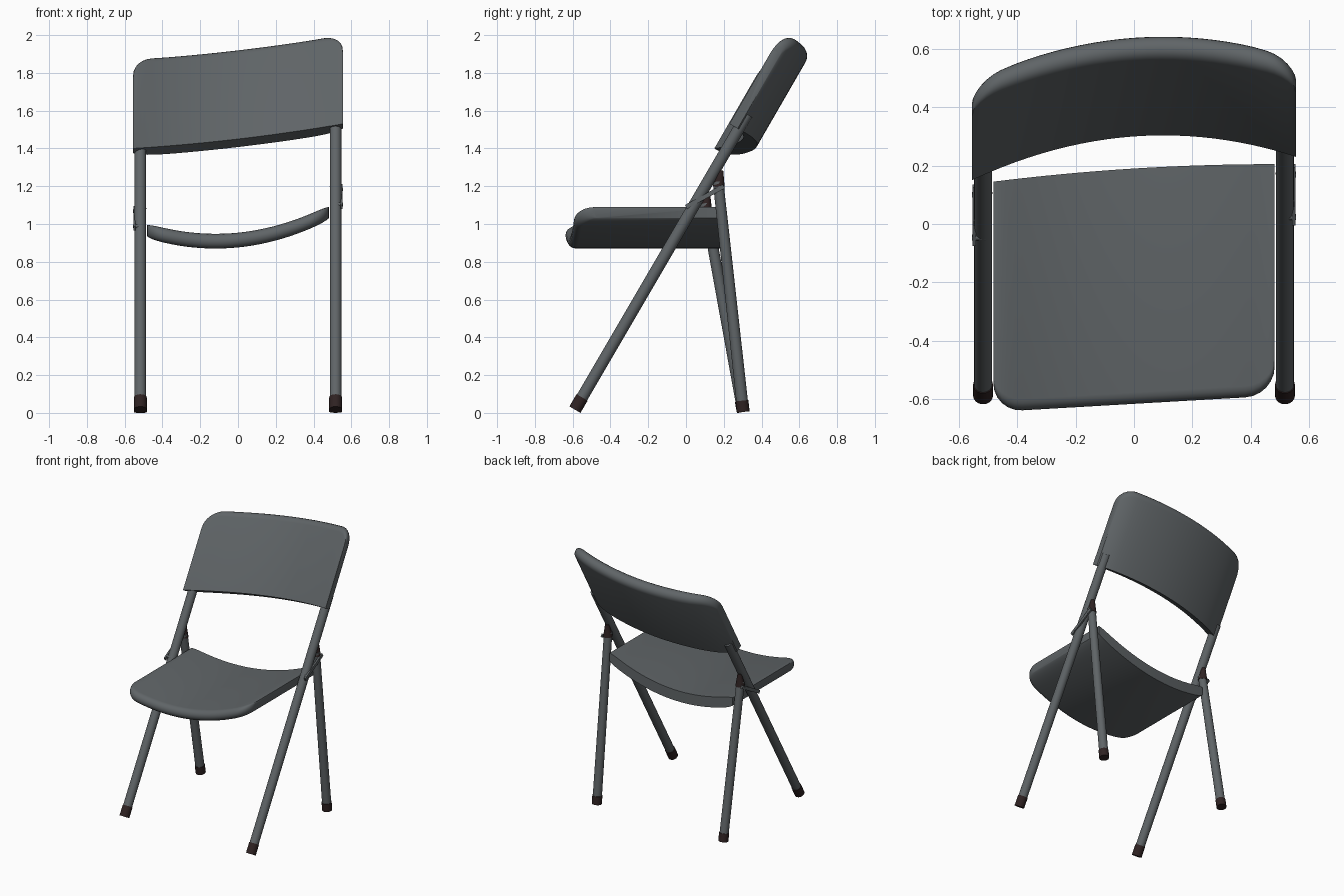
import bpy, bmesh, math
from mathutils import Vector

if "Cube" in bpy.data.objects:
    bpy.data.objects.remove(bpy.data.objects["Cube"])


def material(name, rgb):
    m = bpy.data.materials.new(name)
    m.diffuse_color = (*rgb, 1)
    m.use_nodes = True
    m.node_tree.nodes["Principled BSDF"].inputs["Base Color"].default_value = m.diffuse_color
    return m


GREY = material("slate grey", (0.115, 0.128, 0.135))
DARK = material("dark brown rubber", (0.028, 0.016, 0.016))


def add_object(name, bm, mat, angle=40):
    bmesh.ops.recalc_face_normals(bm, faces=bm.faces)
    me = bpy.data.meshes.new(name)
    bm.to_mesh(me)
    bm.free()
    me.materials.append(mat)
    ob = bpy.data.objects.new(name, me)
    bpy.context.collection.objects.link(ob)
    bpy.ops.object.select_all(action='DESELECT')
    ob.select_set(True)
    bpy.context.view_layer.objects.active = ob
    bpy.ops.object.shade_smooth_by_angle(angle=math.radians(angle))
    return ob


def loft(name, loops, mat):
    bm = bmesh.new()
    rings = [[bm.verts.new(p) for p in loop] for loop in loops]
    n = len(rings[0])
    for a, b in zip(rings, rings[1:]):
        for i in range(n):
            bm.faces.new((a[i], a[(i + 1) % n], b[(i + 1) % n], b[i]))
    bm.faces.new(rings[0])
    bm.faces.new(rings[-1])
    return add_object(name, bm, mat)


def tube(name, a, b, r1, r2, mat, sides=20):
    a, b = Vector(a), Vector(b)
    d = b - a
    bm = bmesh.new()
    bmesh.ops.create_cone(bm, cap_ends=True, segments=sides, radius1=r1, radius2=r2, depth=d.length)
    bm.transform(d.to_track_quat('Z', 'Y').to_matrix().to_4x4())
    bmesh.ops.translate(bm, verts=bm.verts, vec=(a + b) / 2)
    return add_object(name, bm, mat)


def stations(half, r):
    """x positions, denser near the rounded ends"""
    ends = [half - r * (1 - math.cos(math.radians(t))) for t in range(0, 90, 15)]
    mid = [(half - r) * i / 10 for i in range(-10, 11)]
    return sorted([-e for e in ends] + mid + ends)


def corner_cut(x, half, r):
    d = half - abs(x)
    return 0 if d >= r else r - math.sqrt(max(0, r * r - (r - d) ** 2))


def section(length, t):
    """flat at 0, half-round at the far end; returns (along, depth) pairs"""
    h = t / 2
    arc = [(length - h + h * math.sin(a), h - h * math.cos(a))
           for a in (math.pi * i / 8 for i in range(9))]
    return [(0, 0)] + arc + [(0, t)]


# Backrest: bowed plate leaning back 30 degrees, skewed upward to the right
H = 0.555
loops = []
for x in stations(H, 0.1):
    s = x / H
    f = 1 - s * s
    y, z = 0.19 + 0.04 * s + 0.11 * f, 1.465 + 0.065 * s - 0.015 * f
    t = 0.085 - 0.035 * abs(s) ** 10
    pts = section(0.56 - corner_cut(x, H, 0.1), t)
    loops.append([(x, y + 0.5 * v + 0.866 * w, z + 0.866 * v - 0.5 * w) for v, w in pts])
loft("backrest", loops, GREY)

# Seat: sagging plate with rounded front edge and corners, right side higher
H = 0.482
loops = []
for x in stations(H, 0.1):
    s = x / H
    zc = 0.915 + 0.1 * x + 0.42 * x * x
    back = 0.19 + 0.03 * s - 0.015 * s * s
    front = -0.616 + 0.028 * s + corner_cut(x, H, 0.1)
    t = 0.078 - 0.02 * abs(s) ** 20
    loops.append([(x, back - v, zc - t / 2 + w) for v, w in section(back - front, t)])
loft("seat", loops, GREY)

# Legs, rubber feet, top caps and hinge bars; left hinge sits lower than the right
for side, label, dy, dz in ((1, "right", 0, 0), (-1, "left", -0.07, -0.115)):
    X = 0.517 * side

    foot = Vector((X, -0.588, 0.017))
    up = Vector((0, 0.504, 0.864))
    top_len = 1.81 if side > 0 else 1.66
    tube("front_leg_" + label, foot + up * 0.01, foot + up * top_len, 0.031, 0.031, GREY)
    tube("front_foot_" + label, foot, foot + up * 0.075, 0.034, 0.034, DARK)

    foot = Vector((X, 0.303, 0.005))
    top = Vector((X, 0.17 + dy, 1.225 + dz))
    up = (top - foot).normalized()
    tube("rear_leg_" + label, foot + up * 0.01, top, 0.031, 0.028, GREY)
    tube("rear_foot_" + label, foot, foot + up * 0.06, 0.034, 0.034, DARK)
    tube("rear_cap_" + label, top - up * 0.03, top + Vector((0, 0.013, 0.06)), 0.032, 0.014, DARK)

    # Flat hinge bar along the outer side
    a = Vector((0.548 * side, 0.0 + dy, 1.09 + dz))
    b = Vector((0.548 * side, 0.2 + dy, 1.2 + dz))
    d = (b - a).normalized()
    n = Vector((0, -d.z, d.y)) * 0.012
    wx = Vector((0.006, 0, 0))
    loft("hinge_bar_" + label,
         [[p + n + wx, p + n - wx, p - n - wx, p - n + wx] for p in (a, b)], GREY)
    # Pivot pins joining the bar to both legs
    for i, k in enumerate((0.12, 0.85)):
        p = a.lerp(b, k)
        tube(f"hinge_pin_{label}_{i}", p - Vector((0.04 * side, 0, 0)),
             p + Vector((0.007 * side, 0, 0)), 0.01, 0.01, GREY, 12)
